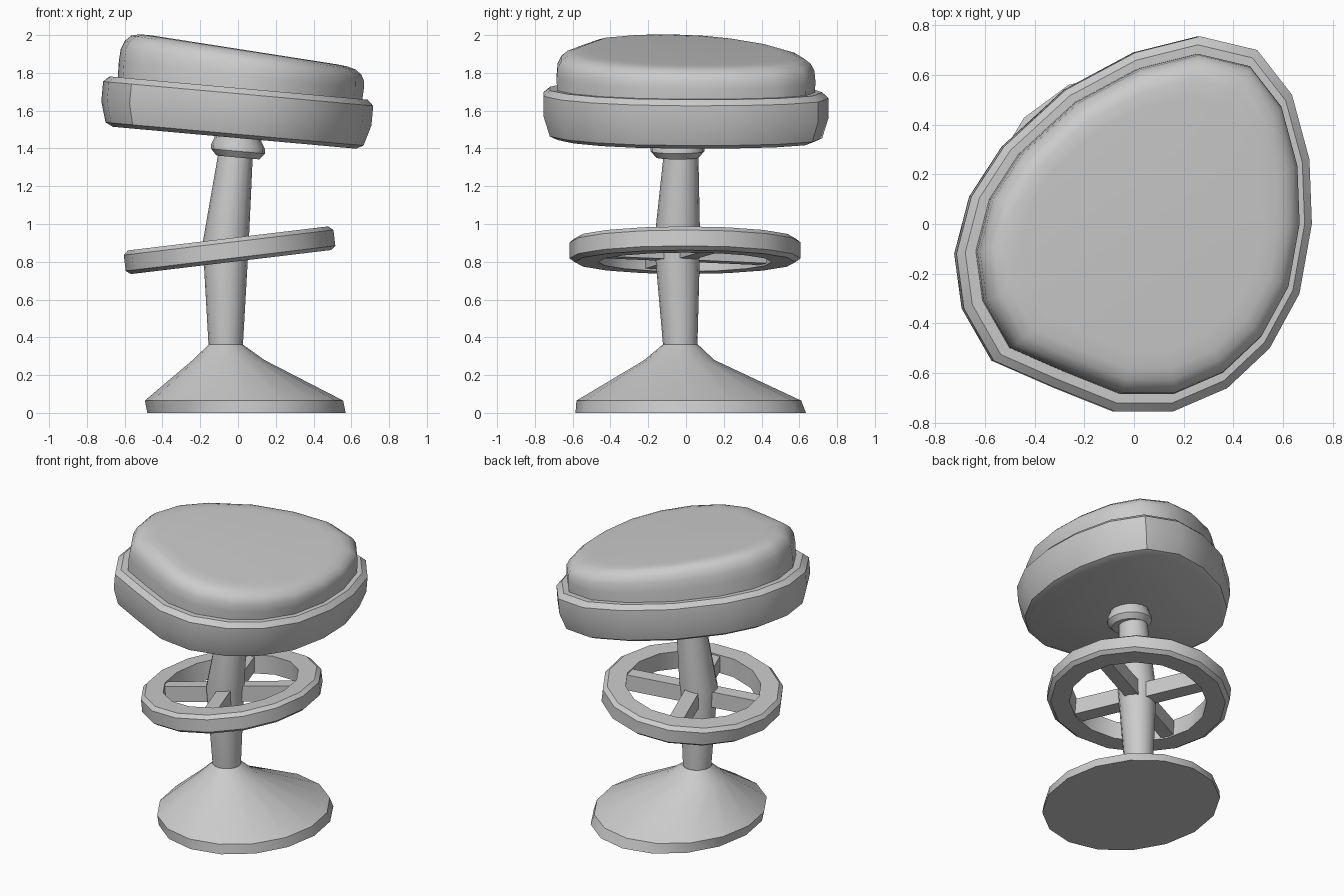
import bpy, math
from mathutils import Vector

if "Cube" in bpy.data.objects:
    bpy.data.objects.remove(bpy.data.objects["Cube"])

# lopsided seat outline seen from above
SEAT = [(0.26, 0.755), (0.49, 0.70), (0.63, 0.52), (0.70, 0.26), (0.71, 0.0), (0.66, -0.28),
        (0.54, -0.50), (0.37, -0.66), (0.15, -0.755), (-0.08, -0.755), (-0.33, -0.655),
        (-0.57, -0.55), (-0.69, -0.34), (-0.72, -0.12), (-0.66, 0.11), (-0.53, 0.31),
        (-0.28, 0.54), (0.0, 0.69)]
SEAT.reverse()


def ellipse(rx, ry, n=16):
    return [(rx * math.cos(2 * math.pi * i / n), ry * math.sin(2 * math.pi * i / n)) for i in range(n)]


def section(shape, scale, z, slope=0.0, cx=0.0, cy=0.0, shift=0.0):
    """Scaled outline lying on a plane that rises by slope along x."""
    pts = []
    for x, y in shape:
        x, y = x * scale + cx + shift, y * scale + cy
        pts.append((x, y, z + slope * x))
    return pts


def loft(name, rings, cyclic=False, angle=32):
    n, m = len(rings[0]), len(rings)
    verts = [p for r in rings for p in r]
    faces = []
    for k in range(m if cyclic else m - 1):
        a, b = k * n, ((k + 1) % m) * n
        faces += [(a + i, a + (i + 1) % n, b + (i + 1) % n, b + i) for i in range(n)]
    if not cyclic:
        faces += [tuple(range(n))[::-1], tuple((m - 1) * n + i for i in range(n))]
    me = bpy.data.meshes.new(name)
    me.from_pydata(verts, [], faces)
    me.shade_smooth()
    me.set_sharp_from_angle(angle=math.radians(angle))
    ob = bpy.data.objects.new(name, me)
    bpy.context.collection.objects.link(ob)
    return ob


# flared pedestal foot
loft("foot", [section(ellipse(rx, ry), 1, z, 0, cx, cy) for rx, ry, z, cx, cy in [
    (0.525, 0.61, 0.0, 0.045, 0.025), (0.525, 0.595, 0.065, 0.032, 0.015),
    (0.19, 0.185, 0.28, -0.05, -0.035), (0.09, 0.093, 0.362, -0.065, -0.03)]])

# bent column, thickest in the middle
loft("column", [section(ellipse(r, r), 1, z, 0, cx, cy) for r, z, cx, cy in [
    (0.09, 0.34, -0.065, -0.03), (0.122, 0.90, -0.065, -0.047), (0.09, 1.40, -0.01, -0.025)]])

# collar under the seat
loft("collar", [section(ellipse(r, r), 1, z, -0.09, 0.0, -0.045) for r, z in [
    (0.113, 1.352), (0.142, 1.385), (0.142, 1.41), (0.125, 1.445), (0.125, 1.48)]])

# tilted footrest ring
T = 0.12
loft("footrest_ring", [section(ellipse(0.555, 0.612), s, 0.868 + h, T, -0.045, -0.005, -T * h)
     for s, h in [(0.75, -0.065), (0.955, -0.065), (1, -0.045), (1, 0.04), (0.955, 0.062), (0.75, 0.062)][::1]],
     cyclic=True)

# spokes joining the ring to the column
for i, deg in enumerate((22, 110, 202, 290)):
    d = Vector((math.cos(math.radians(deg)), math.sin(math.radians(deg))))
    p = Vector((-d.y, d.x)) * 0.045
    c = Vector((-0.055, -0.025))
    quad = [tuple(c + d * 0.03 - p), tuple(c + d * 0.47 - p), tuple(c + d * 0.47 + p), tuple(c + d * 0.03 + p)]
    loft(f"spoke_{i + 1}", [section(quad, 1, 0.868 + h, T) for h in (-0.055, 0.052)])

# seat base, tilted down to the right
S = -0.09
loft("seat_base", [section(SEAT, s, 1.455 + h, S, shift=-S * (h - 0.17))[::-1]
     for s, h in [(0.90, 0), (0.955, 0.02), (1, 0.13), (1, 0.235), (0.955, 0.265)]])

# rounded cushion, its top sloping more steeply
rings = []
for s, t in [(0.905, -0.1), (0.907, 0.35), (0.90, 0.62), (0.875, 0.80), (0.83, 0.93), (0.77, 0.985), (0.68, 1.0)]:
    rings.append(section(SEAT, s, 1.715 + 0.212 * t, -0.09 - 0.066 * t, shift=0.015 + 0.02 * t)[::-1])
loft("cushion", rings, angle=40)
